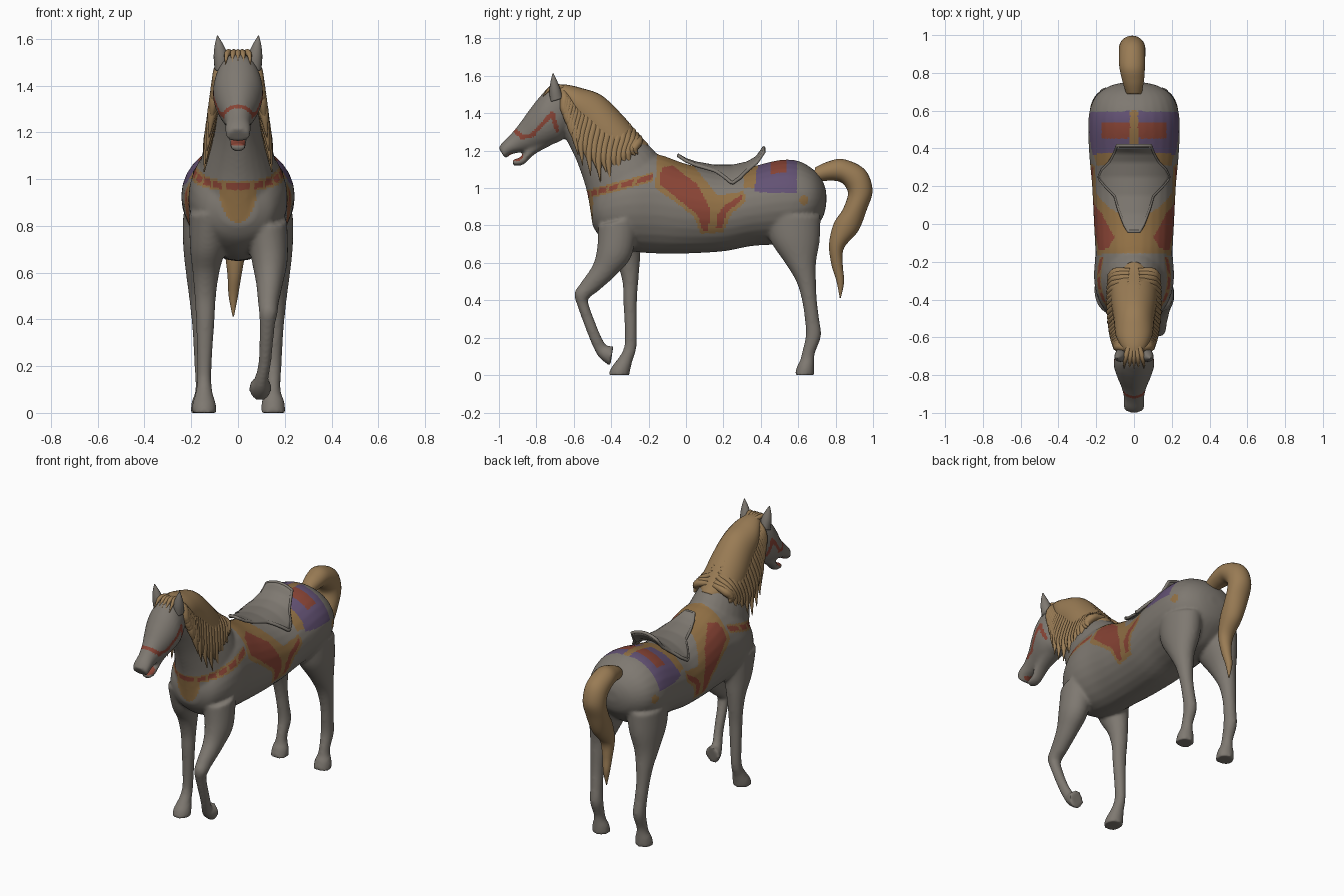
import bpy, bmesh, math
from mathutils import Vector

def mat(name, rgb):
    m = bpy.data.materials.new(name)
    m.diffuse_color = (*rgb, 1)
    return m

GREY = mat("grey_coat", (0.21, 0.19, 0.165))
TAN = mat("tan_hair", (0.32, 0.20, 0.09))
TRIM = mat("tan_trim", (0.28, 0.16, 0.058))
RED = mat("red_paint", (0.25, 0.058, 0.036))
PURPLE = mat("purple_blanket", (0.125, 0.084, 0.175))

def cat(pts, sub):
    """Catmull-Rom interpolation of equal-length tuples."""
    out = []
    for i in range(len(pts) - 1):
        p0, p1, p2, p3 = pts[max(i - 1, 0)], pts[i], pts[i + 1], pts[min(i + 2, len(pts) - 1)]
        for k in range(sub):
            t = k / sub
            out.append(tuple(0.5 * (2 * b + (c - a) * t + (2 * a - 5 * b + 4 * c - d) * t * t
                             + (3 * b - a - 3 * c + d) * t ** 3) for a, b, c, d in zip(p0, p1, p2, p3)))
    return out + [tuple(pts[-1])]

def loft(bm, rings, sub=5, n=28):
    """Ring = front y, front z, back y, back z, centre x, half width."""
    loops = []
    for fy, fz, by, bz, cx, w in cat(rings, sub):
        c, h = Vector((cx, (fy + by) / 2, (fz + bz) / 2)), Vector((0, (by - fy) / 2, (bz - fz) / 2))
        loops.append([bm.verts.new(c + h * math.cos(a) + Vector((abs(w) * math.sin(a), 0, 0)))
                      for a in (2 * math.pi * k / n for k in range(n))])
    for a, b in zip(loops, loops[1:]):
        for k in range(n):
            bm.faces.new((a[k], a[(k + 1) % n], b[(k + 1) % n], b[k]))
    bm.faces.new(loops[0])
    bm.faces.new(loops[-1])

def finish(name, bm, mats):
    bmesh.ops.recalc_face_normals(bm, faces=bm.faces)
    me = bpy.data.meshes.new(name)
    bm.to_mesh(me)
    bm.free()
    for m in mats:
        me.materials.append(m)
    me.shade_smooth()
    ob = bpy.data.objects.new(name, me)
    bpy.context.collection.objects.link(ob)
    return ob

def bake(ob):
    """Apply modifiers."""
    bpy.context.view_layer.update()
    me = bpy.data.meshes.new_from_object(ob.evaluated_get(bpy.context.evaluated_depsgraph_get()))
    ob.modifiers.clear()
    ob.data = me
    me.shade_smooth()

def lerp_table(tab, y):
    for (a, va), (b, vb) in zip(tab, tab[1:]):
        if y <= b:
            return va + (vb - va) * (y - a) / (b - a)
    return tab[-1][1]

# ---- body: lofted volumes fused into one skin
bm = bmesh.new()
torso = [(-.50, .95, .80, .08), (-.46, 1.02, .74, .15), (-.38, 1.12, .685, .195), (-.28, 1.17, .66, .212),
         (-.15, 1.18, .65, .205), (0, 1.13, .65, .212), (.2, 1.09, .662, .222), (.35, 1.115, .69, .236),
         (.5, 1.15, .70, .243), (.6, 1.145, .72, .235), (.68, 1.10, .78, .20), (.73, 1.04, .84, .13),
         (.75, .98, .91, .05)]
loft(bm, [(y, b, y, t, 0, w) for y, t, b, w in torso])
loft(bm, [(-.50, .80, -.10, 1.10, 0, .19), (-.53, .98, -.17, 1.20, 0, .155), (-.575, 1.12, -.28, 1.30, 0, .115),
          (-.62, 1.22, -.40, 1.42, 0, .095), (-.66, 1.29, -.50, 1.49, 0, .085), (-.70, 1.36, -.61, 1.53, 0, .08)])
# head and lower jaw
loft(bm, [(-.60, 1.36, -.64, 1.54, 0, .075), (-.655, 1.265, -.73, 1.535, 0, .10), (-.71, 1.235, -.785, 1.485, 0, .107),
          (-.77, 1.215, -.84, 1.415, 0, .09), (-.83, 1.20, -.89, 1.345, 0, .067), (-.89, 1.19, -.94, 1.285, 0, .054),
          (-.935, 1.18, -.98, 1.245, 0, .056), (-.965, 1.155, -1.002, 1.215, 0, .05)])
loft(bm, [(-.72, 1.23, -.75, 1.30, 0, .06), (-.81, 1.18, -.83, 1.24, 0, .045), (-.87, 1.125, -.88, 1.17, 0, .036),
          (-.925, 1.12, -.93, 1.153, 0, .03)])
# hind legs
hind = [(.85, .42, .72, .13, .105), (.72, .45, .715, .14, .095), (.6, .53, .695, .155, .068), (.5, .59, .695, .16, .05),
        (.4, .62, .70, .16, .039), (.3, .635, .712, .155, .036), (.21, .64, .722, .15, .037), (.12, .62, .69, .15, .031),
        (.08, .61, .685, .15, .036), (.05, .595, .685, .15, .048), (0, .58, .685, .15, .053)]
for s in (1, -1):
    loft(bm, [(f, z, b, z, s * cx, w) for z, f, b, cx, w in hind])
# standing front leg
front = [(.85, -.48, -.22, -.12, .09), (.7, -.43, -.24, -.13, .075), (.6, -.37, -.247, -.137, .057),
         (.5, -.34, -.255, -.14, .046), (.4, -.335, -.262, -.14, .04), (.2, -.327, -.263, -.144, .031),
         (.13, -.338, -.268, -.145, .031), (.08, -.37, -.285, -.145, .038), (.04, -.40, -.295, -.145, .05),
         (0, -.415, -.303, -.145, .054)]
loft(bm, [(f, z, b, z, cx, w) for z, f, b, cx, w in front])
# raised front leg
loft(bm, [(-.47, .80, -.25, .85, .12, .09), (-.475, .68, -.29, .64, .135, .078), (-.50, .585, -.38, .53, .135, .058),
          (-.565, .49, -.475, .445, .13, .044), (-.597, .435, -.51, .42, .13, .04), (-.577, .36, -.522, .385, .125, .033),
          (-.522, .21, -.464, .23, .115, .027), (-.482, .12, -.43, .165, .10, .03), (-.45, .08, -.415, .155, .097, .042),
          (-.405, .048, -.388, .158, .095, .049)])
body = finish("horse_body", bm, [GREY])
r = body.modifiers.new("fuse", 'REMESH')
r.mode, r.voxel_size = 'VOXEL', 0.0095
sm = body.modifiers.new("soften", 'SMOOTH')
sm.factor, sm.iterations = 0.5, 7
bake(body)

# ---- painted tack, chosen per face by position
def inside(poly, y, z):
    hit = False
    for (y1, z1), (y2, z2) in zip(poly, poly[1:] + poly[:1]):
        if (z1 > z) != (z2 > z) and y < (y2 - y1) * (z - z1) / (z2 - z1) + y1:
            hit = not hit
    return hit

def near(line, y, z, d):
    p = Vector((y, z))
    for a, b in zip(line, line[1:]):
        a, b = Vector(a), Vector(b)
        t = max(0, min(1, (p - a).dot(b - a) / (b - a).length_squared))
        if (p - a.lerp(b, t)).length < d:
            return True
    return False

red_front = [(-.13, 1.11), (-.07, 1.12), (.06, 1.02), (.13, .89), (.12, .77), (.09, .77), (.06, .86), (-.06, .955), (-.14, 1.02)]
red_back = [(.16, .785), (.17, .86), (.21, .91), (.30, .965), (.30, .94), (.22, .87), (.19, .785)]
trim_area = [(-.15, 1.25), (-.02, 1.2), (.08, 1.07), (.17, .96), (.24, .97), (.31, .985), (.32, .93), (.24, .86),
             (.2, .765), (.08, .755), (.04, .85), (-.07, .935), (-.165, 1.0)]
blanket = [(.405, 1.3), (.365, .98), (.59, .97), (.605, 1.3)]
bridle = [(-.69, 1.31), (-.715, 1.40), (-.82, 1.285), (-.875, 1.27), (-.93, 1.325)]

def paint(x, y, z):
    x = abs(x)
    if y < -.62:
        mouth = -.95 < y < -.87 and 1.145 < z < 1.185 and x < .03
        return 2 if z > 1.2 and near(bridle, y, z, .011) or mouth else 0
    if z < .74:
        return 0
    if inside(red_front, y, z) or inside(red_back, y, z):
        return 2
    if inside(trim_area, y, z):
        return 1
    if inside(blanket, y, z):
        if x < .02:
            return 1
        return 2 if .455 < y < .54 and x < .172 and z > 1.0 else 3
    if .31 < y < .41 and z > 1.0 or math.hypot(y - .63, z - .935) < .025:
        return 1
    if y < -.18:
        d = abs(z - .965 - .27 * (y + .53))
        if d < .014 and ((x + y + .53) * 11) % 1 < .75:
            return 2
        if d < .024 or (y < -.4 and z < .97 and math.hypot(x / .08, (z - .95) / .135) < 1):
            return 1
    return 0

for m in (TRIM, RED, PURPLE):
    body.data.materials.append(m)
for p in body.data.polygons:
    p.material_index = paint(*p.center)

# ---- ears
bm = bmesh.new()
for s in (1, -1):
    loft(bm, [(-.725, 1.46, -.66, 1.48, s * .073, .027), (-.73, 1.515, -.672, 1.53, s * .073, .031),
              (-.725, 1.565, -.69, 1.575, s * .08, .02), (-.714, 1.612, -.709, 1.615, s * .088, .002)], n=16)
finish("ears", bm, [GREY])

# ---- tail
bm = bmesh.new()
loft(bm, [(.68, 1.03, .69, 1.11, 0, .04), (.77, 1.04, .755, 1.14, -.005, .058), (.83, 1.03, .84, 1.155, -.01, .068),
          (.862, .99, .955, 1.10, -.01, .07), (.863, .95, .997, .99, -.01, .07), (.835, .88, .965, .88, -.01, .068),
          (.79, .81, .92, .77, -.01, .06), (.765, .70, .845, .68, -.012, .045), (.778, .59, .838, .59, -.015, .03),
          (.805, .50, .845, .50, -.02, .02), (.822, .413, .828, .413, -.02, .003)], sub=6)
finish("tail", bm, [TAN])

# ---- mane: cap over the crest plus hanging locks
bm = bmesh.new()
loft(bm, [(-.68, 1.48, -.69, 1.55, 0, .045), (-.63, 1.43, -.64, 1.553, 0, .075), (-.61, 1.37, -.56, 1.535, 0, .098),
          (-.56, 1.27, -.45, 1.495, 0, .108), (-.49, 1.18, -.335, 1.385, 0, .122), (-.40, 1.13, -.25, 1.285, 0, .118),
          (-.30, 1.15, -.20, 1.235, 0, .06)])
finish("mane_cap", bm, [TAN])

crest = cat([(-.66, 1.53), (-.60, 1.52), (-.52, 1.50), (-.43, 1.45), (-.33, 1.36), (-.25, 1.27)], 4)
tips = cat([(-.625, 1.36), (-.605, 1.24), (-.565, 1.12), (-.47, 1.03), (-.36, 1.06), (-.27, 1.18)], 4)
cu = bpy.data.curves.new("mane_locks", 'CURVE')
cu.dimensions, cu.bevel_depth, cu.bevel_resolution, cu.resolution_u = '3D', 1, 2, 5

def lock(pts, radii):
    sp = cu.splines.new('BEZIER')
    sp.bezier_points.add(len(pts) - 1)
    for b, p, rad in zip(sp.bezier_points, pts, radii):
        b.co, b.radius = p, rad
        b.handle_left_type = b.handle_right_type = 'AUTO'

for s in (1, -1):
    for i, (c, t) in enumerate(zip(crest, tips)):
        k = 0.86 if i % 2 else 1.0      # alternate lock lengths
        pts = []
        for f, bow in ((0, 0), (.3, 0), (.65, -.012), (k, .012)):
            y, z = c[0] + (t[0] - c[0]) * f, c[1] + (t[1] - c[1]) * f
            x = .02 if f == 0 else (.075 if f == .3 else .09) + max(0, 1.42 - z) * .14
            pts.append((s * x, y + bow, z))
        lock(pts, (.016, .024, .023, .002))
# forelock
for x in (-.045, -.02, 0, .02, .045):
    lock([(x * .6, -.65, 1.535), (x, -.71, 1.54), (x * 1.2, -.765, 1.505 - abs(x) * .3)], (.015, .014, .002))
cu.materials.append(TAN)
tmp = bpy.data.objects.new("mane_curve", cu)
bpy.context.collection.objects.link(tmp)
bpy.context.view_layer.update()
me = bpy.data.meshes.new_from_object(tmp.evaluated_get(bpy.context.evaluated_depsgraph_get()))
bpy.data.objects.remove(tmp)
me.shade_smooth()
bpy.context.collection.objects.link(bpy.data.objects.new("mane_locks", me))

# ---- saddle: shell draped over the back with a raised cantle and rolled rim
top = [(-.04, 1.175), (.0, 1.152), (.05, 1.135), (.15, 1.117), (.25, 1.117), (.33, 1.135), (.38, 1.165), (.415, 1.215)]
half = [(-.04, .028), (0, .05), (.08, .08), (.15, .10), (.2, .15), (.245, .187), (.29, .165), (.33, .125), (.38, .10), (.415, .088)]
NY, NX = 36, 20
bm = bmesh.new()
grid = []
for i in range(NY + 1):
    y = -.04 + .455 * i / NY
    h, w = lerp_table(top, y) - .88, lerp_table(half, y)
    grid.append([bm.verts.new((x, y, .88 + h * math.sqrt(1 - (x / .236) ** 2)))
                 for x in (w * (2 * j / NX - 1) for j in range(NX + 1))])
for a, b in zip(grid, grid[1:]):
    for j in range(NX):
        bm.faces.new((a[j], a[j + 1], b[j + 1], b[j]))
loop = grid[0] + [g[-1] for g in grid[1:]] + grid[-1][-2::-1] + [g[0] for g in grid[-2:0:-1]]
rim_pts = [v.co.copy() for v in loop]
saddle = finish("saddle", bm, [GREY])
so = saddle.modifiers.new("thickness", 'SOLIDIFY')
so.thickness, so.offset = 0.016, 0
bake(saddle)

rc = bpy.data.curves.new("saddle_rim", 'CURVE')
rc.dimensions, rc.bevel_depth, rc.bevel_resolution = '3D', .0095, 2
sp = rc.splines.new('POLY')
sp.points.add(len(rim_pts) - 1)
for p, co in zip(sp.points, rim_pts):
    p.co = (*co, 1)
sp.use_cyclic_u = True
rc.materials.append(GREY)
bpy.context.collection.objects.link(bpy.data.objects.new("saddle_rim", rc))
